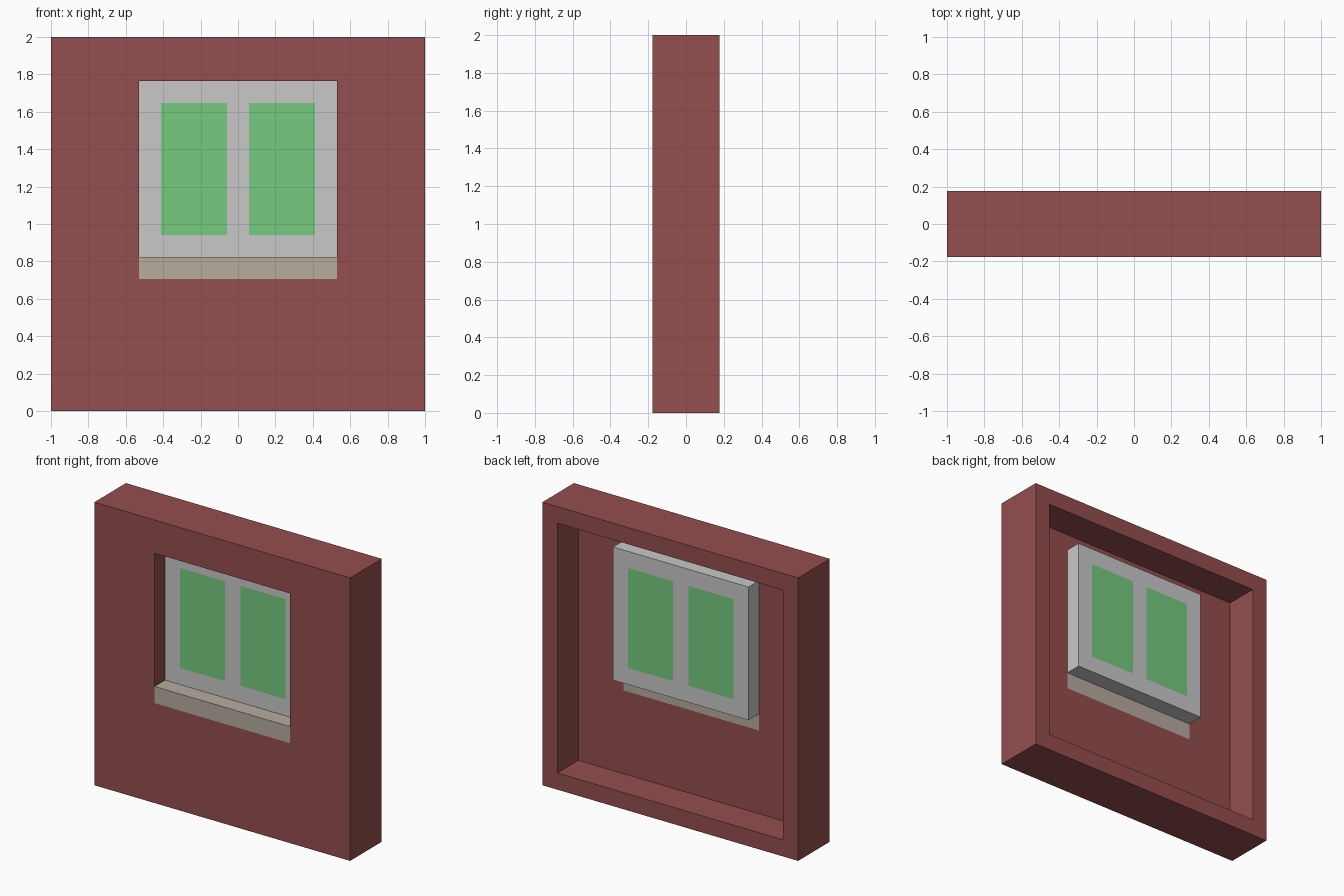
import bpy, bmesh
from mathutils import Vector

if "Cube" in bpy.data.objects:
    bpy.data.objects.remove(bpy.data.objects["Cube"])

U = 2 / 17  # module: the wall is 17 x 3 x 17 modules


def srgb(r, g, b):
    f = lambda c: c / 12.92 if c <= 0.04045 else ((c + 0.055) / 1.055) ** 2.4
    return (f(r / 255), f(g / 255), f(b / 255), 1)


def material(name, rgb):
    m = bpy.data.materials.new(name)
    m.diffuse_color = srgb(*rgb)
    m.use_nodes = True
    m.node_tree.nodes["Principled BSDF"].inputs["Base Color"].default_value = m.diffuse_color
    return m


brick = material("brick_red", (148, 78, 78))
grey = material("frame_grey", (200, 200, 200))
stone = material("sill_stone", (183, 171, 159))
green = material("glass_green", (118, 202, 128))


def box(name, x, y, z, mats):
    """Box given by (min, max) ranges in modules."""
    bm = bmesh.new()
    bmesh.ops.create_cube(bm, size=1)
    for v in bm.verts:
        v.co = Vector([r[0] if c < 0 else r[1] for c, r in zip(v.co, (x, y, z))]) * U
    me = bpy.data.meshes.new(name)
    bm.to_mesh(me)
    bm.free()
    for m in mats:
        me.materials.append(m)
    ob = bpy.data.objects.new(name, me)
    bpy.context.collection.objects.link(ob)
    return ob


# Wall: block with a recessed back and a window opening
wall = box("wall", (-8.5, 8.5), (-1.5, 1.5), (0, 17), [brick])
cutters = [
    box("recess_cutter", (-7.5, 7.5), (-0.5, 2.5), (1, 16), [brick]),
    box("opening_cutter", (-4.5, 4.5), (-2.5, 0.5), (6, 15), [brick]),
]
for c in cutters:
    mod = wall.modifiers.new(c.name, 'BOOLEAN')
    mod.operation = 'DIFFERENCE'
    mod.solver = 'EXACT'
    mod.object = c
    c.hide_render = True
    c.hide_viewport = True
    c.display_type = 'WIRE'

# Sill fills the bottom of the opening, flush with the wall plate
box("window_sill", (-4.5, 4.5), (-1.5, -0.5), (6, 7), [stone])

# Window frame behind the opening, panes cut into its front and back faces
frame = box("window_frame", (-4.5, 4.5), (-0.5, 0.5), (7, 15), [grey, green])
bm = bmesh.new()
bm.from_mesh(frame.data)
cuts = [((1, 0, 0), (x, 0, 0)) for x in (-3.5, -0.5, 0.5, 3.5)]
cuts += [((0, 0, 1), (0, 0, z)) for z in (8, 14)]
for no, co in cuts:
    bmesh.ops.bisect_plane(bm, geom=bm.verts[:] + bm.edges[:] + bm.faces[:],
                           plane_co=Vector(co) * U, plane_no=no)
bm.normal_update()
for f in bm.faces:
    c = f.calc_center_median() / U
    if abs(f.normal.y) > 0.9 and 0.5 < abs(c.x) < 3.5 and 8 < c.z < 14:
        f.material_index = 1
bm.to_mesh(frame.data)
bm.free()
